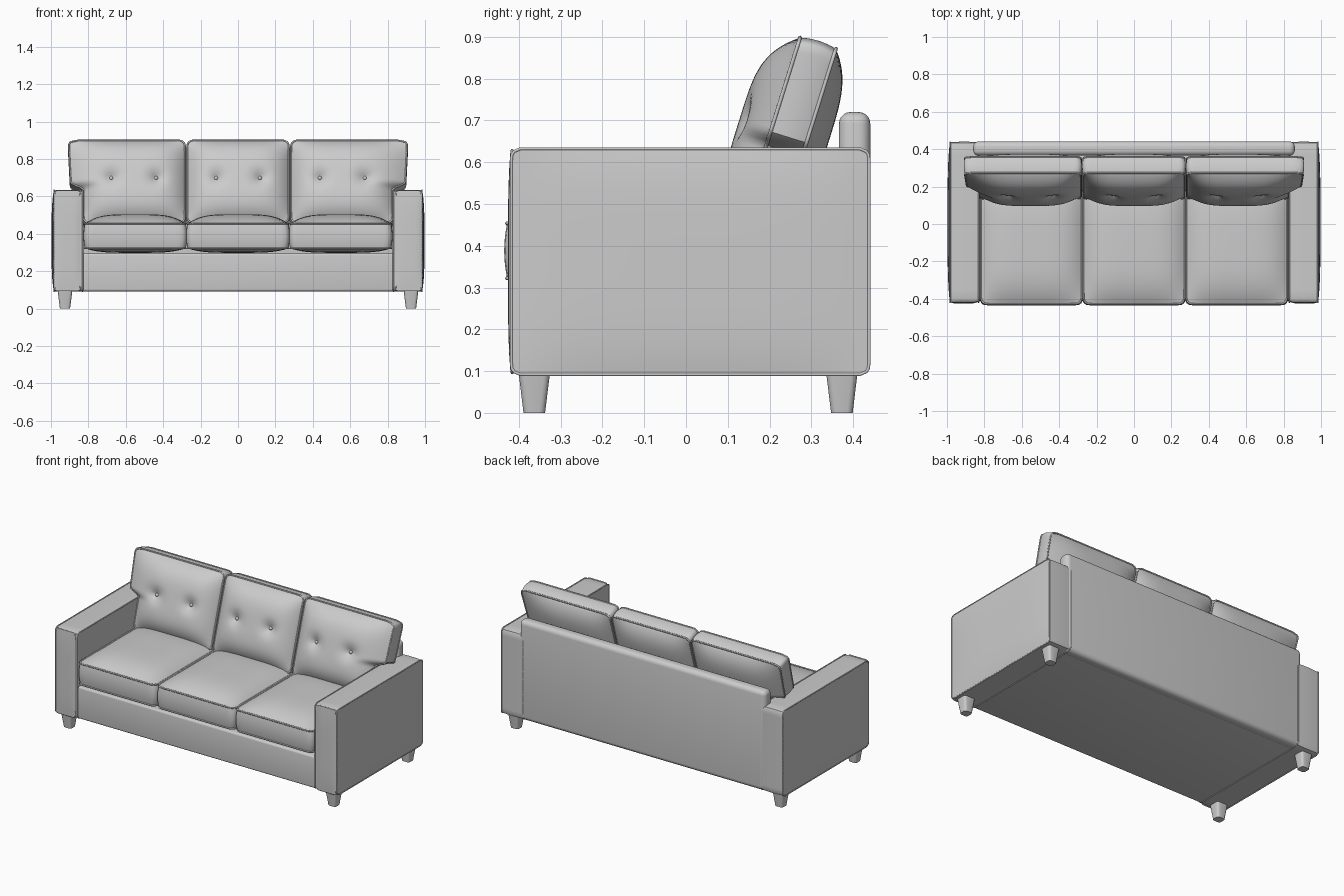
import bpy, bmesh, math
from mathutils import Vector

if "Cube" in bpy.data.objects:
    bpy.data.objects.remove(bpy.data.objects["Cube"])

fabric = bpy.data.materials.new("grey fabric")
fabric.diffuse_color = (0.6, 0.6, 0.6, 1)
fabric.use_nodes = True
fabric.node_tree.nodes["Principled BSDF"].inputs["Base Color"].default_value = fabric.diffuse_color
X, Y, Z = Vector((1, 0, 0)), Vector((0, 1, 0)), Vector((0, 0, 1))


def finish(name, bm):
    bmesh.ops.recalc_face_normals(bm, faces=bm.faces[:])
    me = bpy.data.meshes.new(name)
    bm.to_mesh(me)
    bm.free()
    ob = bpy.data.objects.new(name, me)
    bpy.context.collection.objects.link(ob)
    me.materials.append(fabric)
    bpy.ops.object.select_all(action='DESELECT')
    ob.select_set(True)
    bpy.context.view_layer.objects.active = ob
    bpy.ops.object.shade_smooth_by_angle(angle=math.radians(40))
    return ob


def piping(name, pts, radius):
    cu = bpy.data.curves.new(name, 'CURVE')
    cu.dimensions = '3D'
    cu.bevel_depth = radius
    cu.bevel_resolution = 1
    sp = cu.splines.new('POLY')
    sp.points.add(len(pts) - 1)
    for p, co in zip(sp.points, pts):
        p.co = (*co, 1)
    sp.use_cyclic_u = True
    cu.materials.append(fabric)
    ob = bpy.data.objects.new(name, cu)
    bpy.context.collection.objects.link(ob)
    bpy.ops.object.select_all(action='DESELECT')
    ob.select_set(True)
    bpy.context.view_layer.objects.active = ob
    bpy.ops.object.convert(target='MESH')
    bpy.ops.object.shade_smooth()


def pad(name, origin, ax, ay, half, crowns, r=0.03, side=0.0, pipes=(), pipe_r=0.005,
        dimples=(), warp=None, cuts=24):
    """Stuffed box: rounded outline in the ax/ay plane, domed on both faces, piped edges."""
    aw = ax.cross(ay)
    hu, hv, hw = half
    origin = Vector(origin)

    def surf(u, v, w):
        x, y = u * hu, v * hv
        ix = max(-hu + r, min(hu - r, x))
        iy = max(-hv + r, min(hv - r, y))
        dx, dy = x - ix, y - iy
        if dx and dy:                       # square corner to round corner
            k = max(abs(dx), abs(dy)) / math.hypot(dx, dy)
            x, y = ix + dx * k, iy + dy * k
        dome = (1 - u ** 4) * (1 - v ** 4)
        z = w * hw + (crowns[0] if w > 0 else -crowns[1]) * dome * abs(w)
        if w > 0:
            for bx, by in dimples:
                d2 = (x - bx) ** 2 + (y - by) ** 2
                z -= 0.022 * math.exp(-d2 / 0.045 ** 2) + 0.012 * math.exp(-d2 / 0.016 ** 2)
        x += side * (1 - w * w) * u
        y += side * (1 - w * w) * v
        if warp:
            x += warp(u, y)
        return origin + ax * x + ay * y + aw * z

    bm = bmesh.new()
    bmesh.ops.create_cube(bm, size=2)
    bmesh.ops.subdivide_edges(bm, edges=bm.edges[:], cuts=cuts, use_grid_fill=True)
    for vert in bm.verts:
        vert.co = surf(*vert.co)
    finish(name, bm)
    n = 40
    t = [-1 + 2 * i / n for i in range(n)]
    loop = ([(a, -1) for a in t] + [(1, a) for a in t]
            + [(-a, 1) for a in t] + [(-1, -a) for a in t])
    for w in pipes:
        piping(name + "_piping", [surf(u, v, w) for u, v in loop], pipe_r)
    for bx, by in dimples:                  # tufting buttons
        b = bmesh.new()
        bmesh.ops.create_uvsphere(b, u_segments=16, v_segments=8, radius=0.011)
        c = surf(bx / hu, by / hv, 1) + aw * 0.003
        for vert in b.verts:
            vert.co += c
        finish("tuft_button", b)


def box(name, lo, hi, bevel, segs=4, taper=1.0, only_vertical=False):
    lo, hi = Vector(lo), Vector(hi)
    mid, size = (lo + hi) / 2, hi - lo
    bm = bmesh.new()
    bmesh.ops.create_cube(bm, size=1)
    for v in bm.verts:
        k = taper if v.co.z < 0 else 1
        v.co = mid + Vector((v.co.x * size.x * k, v.co.y * size.y * k, v.co.z * size.z))
    edges = [e for e in bm.edges
             if not only_vertical or abs(e.verts[0].co.z - e.verts[1].co.z) > 0.01]
    bmesh.ops.bevel(bm, geom=edges, offset=bevel, segments=segs, profile=0.5, affect='EDGES')
    return finish(name, bm)


# Frame: base and back panel
box("base", (-0.85, -0.412, 0.092), (0.85, 0.42, 0.295), 0.012)
box("back_panel", (-0.86, 0.366, 0.09), (0.86, 0.441, 0.72), 0.028, 5)

# Arms with a padded front panel, and legs
for s in (-1, 1):
    pad("arm", (s * 0.907, 0.01, 0.362), Y, Z, (0.428, 0.27, 0.078),
        (0.012, 0.004) if s > 0 else (0.004, 0.012), r=0.022, side=0.002,
        pipes=(-0.98, 0.98), pipe_r=0.004)
    pad("arm_front", (s * 0.912, -0.412, 0.362), X, Z, (0.068, 0.266, 0.008),
        (0.006, 0), r=0.015, pipes=(0.5,), pipe_r=0.004, cuts=12)
    for name, y in (("front_leg", -0.363), ("back_leg", 0.373)):
        box(name, (s * 0.925 - 0.04, y - 0.038, 0), (s * 0.925 + 0.04, y + 0.038, 0.1),
            0.014, 3, 0.68, True)

# Seat and back cushions
lean = math.radians(17.4)
up = Vector((0, math.sin(lean), math.cos(lean)))
for s in (-1, 0, 1):
    pad("seat_cushion", (s * 0.549, -0.09, 0.388), X, Y, (0.27, 0.338, 0.066), (0.05, 0.024),
        r=0.035, side=0.007, pipes=(-1, 1))

    def wing(u, y, s=s):                    # outer cushions spread over the arms
        t = max(0, min(1, (y + 0.045) / 0.04))
        t = t * t * (3 - 2 * t)
        return s * (0.068 + 0.05 * y) * t * max(0, s * u) ** 3

    pad("back_cushion", (s * 0.555, 0.247, 0.665), X, up, (0.271, 0.23, 0.045), (0.08, 0.05),
        r=0.03, side=0.006, pipes=(-1, 1), dimples=((-0.117, 0.005), (0.117, 0.005)),
        warp=wing if s else None, cuts=40)
